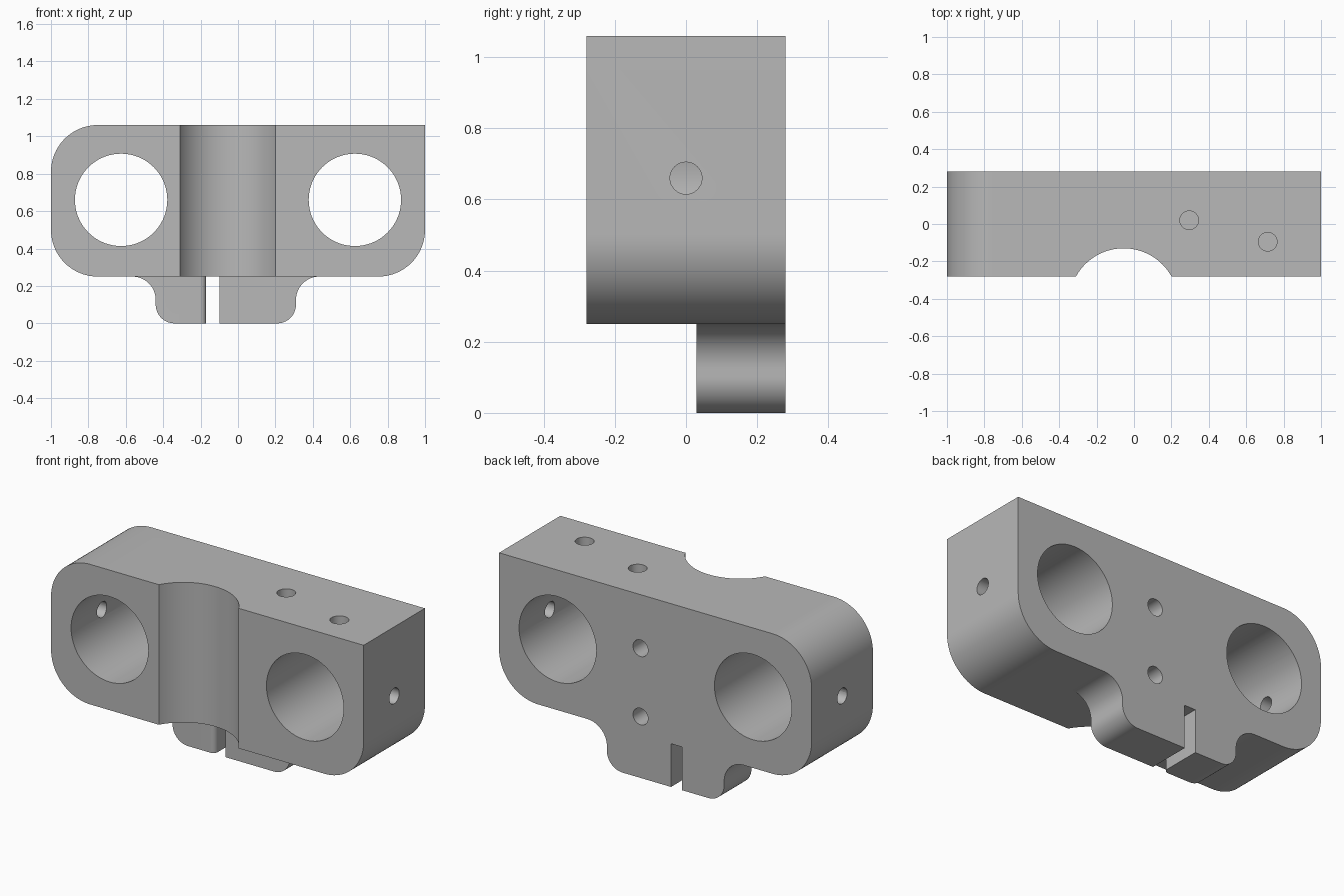
import bpy
import bmesh
from math import cos, sin, radians
from mathutils import Matrix, Vector

old = bpy.data.objects.get("Cube")
if old:
    bpy.data.objects.remove(old, do_unlink=True)

FRONT, BACK = -0.28, 0.28
BASE, TOP, MID = 0.25, 1.06, 0.66

grey = bpy.data.materials.new("machined grey")
grey.use_nodes = True
colour = (0.48, 0.48, 0.48, 1)
grey.diffuse_color = colour
grey.node_tree.nodes["Principled BSDF"].inputs["Base Color"].default_value = colour


def add_object(name, bm):
    bmesh.ops.recalc_face_normals(bm, faces=bm.faces)
    mesh = bpy.data.meshes.new(name)
    bm.to_mesh(mesh)
    bm.free()
    mesh.materials.append(grey)
    obj = bpy.data.objects.new(name, mesh)
    bpy.context.collection.objects.link(obj)
    return obj


def arc(x, z, r, start, end, steps=20):
    angles = [radians(start + (end - start) * i / steps) for i in range(steps + 1)]
    return [(x + r * cos(a), z + r * sin(a)) for a in angles]


def extrude(outline, y0, y1):
    """Solid from an x-z outline, running from y0 to y1."""
    bm = bmesh.new()
    face = bm.faces.new([bm.verts.new((x, y0, z)) for x, z in outline])
    moved = bmesh.ops.extrude_face_region(bm, geom=[face])["geom"]
    verts = [v for v in moved if isinstance(v, bmesh.types.BMVert)]
    bmesh.ops.translate(bm, verts=verts, vec=(0, y1 - y0, 0))
    return bm


def select_only(obj):
    bpy.ops.object.select_all(action='DESELECT')
    obj.select_set(True)
    bpy.context.view_layer.objects.active = obj


def drill(target, start, end, radius, segments=32):
    """Cut a round hole between two points."""
    a, b = Vector(start), Vector(end)
    turn = (b - a).to_track_quat('Z', 'Y').to_matrix().to_4x4()
    bm = bmesh.new()
    bmesh.ops.create_cone(bm, cap_ends=True, segments=segments, radius1=radius,
                          radius2=radius, depth=(b - a).length,
                          matrix=Matrix.Translation((a + b) / 2) @ turn)
    cutter = add_object("hole_cutter", bm)
    cutter.hide_render = True
    mod = target.modifiers.new("hole", 'BOOLEAN')
    mod.operation, mod.solver, mod.object = 'DIFFERENCE', 'EXACT', cutter
    select_only(target)
    bpy.ops.object.modifier_apply(modifier=mod.name)
    bpy.data.objects.remove(cutter, do_unlink=True)


# Main block: three rounded corners and one square corner
R = 0.25
outline = (arc(-1 + R, TOP - R, R, 90, 180) + arc(-1 + R, BASE + R, R, 180, 270)
           + arc(1 - R, BASE + R, R, 270, 360) + [(1, TOP)])
block = add_object("clamp_block", extrude(outline, FRONT, BACK))

# Upright groove in the front face
drill(block, (-0.055, -0.422, 0), (-0.055, -0.422, 1.3), 0.292, 96)

# Two large bores, each with a side screw hole
for side in (-1, 1):
    drill(block, (side * 0.625, -0.5, MID), (side * 0.625, 0.5, MID), 0.247, 72)
    drill(block, (side * 1.1, 0, MID), (side * 0.65, 0, MID), 0.045)

# Blind holes in the top and the back
drill(block, (0.295, 0.02, 1.2), (0.295, 0.02, 0.8), 0.05)
drill(block, (0.715, -0.095, 1.2), (0.715, -0.095, 0.93), 0.05)
for z in (0.355, 0.75):
    drill(block, (0.095, 0.5, z), (0.095, 0.02, z), 0.048)


# Foot halves on either side of the slot
def foot(name, outer, inner, side):
    flare, corner = 0.125, 0.1
    half = (arc(flare, BASE - flare, flare, 90, 180)
            + arc(-corner, corner, corner, 0, -90))
    points = [(outer + side * x, z) for x, z in half]
    return extrude(points + [(inner, 0), (inner, BASE)], 0.03, BACK)


left_foot = foot("left_foot", 0.31, -0.1, 1)
right_foot = foot("right_foot", -0.44, -0.17, -1)

# Rounded upright edge beside the slot
edge = [e for e in right_foot.edges
        if all(abs(v.co.x + 0.17) < 0.001 and v.co.y < 0.1 for v in e.verts)]
bmesh.ops.bevel(right_foot, geom=edge, offset=0.03, segments=8, profile=0.5,
                affect='EDGES')

parts = [block, add_object("left_foot", left_foot),
         add_object("right_foot", right_foot)]

for obj in parts:
    select_only(obj)
    bpy.ops.object.shade_smooth_by_angle(angle=radians(30))
